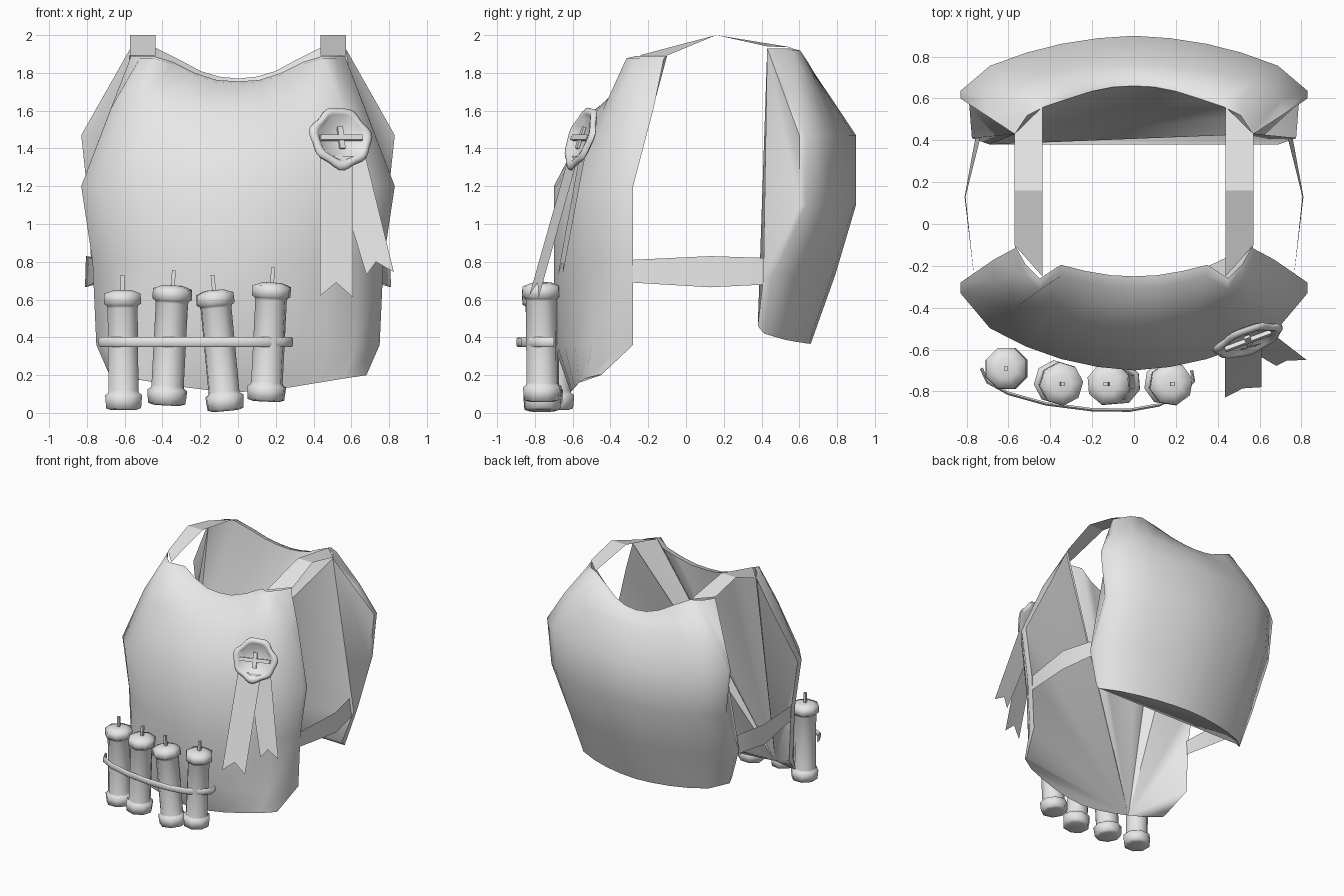
import bpy, bmesh, math
from mathutils import Matrix, Vector

if "Cube" in bpy.data.objects:
    bpy.data.objects.remove(bpy.data.objects["Cube"], do_unlink=True)

grey = bpy.data.materials.new("plain_grey")
grey.use_nodes = True
grey.diffuse_color = (0.8, 0.8, 0.8, 1)
grey.node_tree.nodes["Principled BSDF"].inputs["Base Color"].default_value = (0.8, 0.8, 0.8, 1)


def finish(name, bm, angle=None):
    """Turn a bmesh into a named object, optionally smooth shaded."""
    bmesh.ops.recalc_face_normals(bm, faces=bm.faces)
    me = bpy.data.meshes.new(name)
    bm.to_mesh(me)
    bm.free()
    ob = bpy.data.objects.new(name, me)
    bpy.context.collection.objects.link(ob)
    me.materials.append(grey)
    if angle:
        bpy.ops.object.select_all(action='DESELECT')
        ob.select_set(True)
        bpy.context.view_layer.objects.active = ob
        bpy.ops.object.shade_smooth_by_angle(angle=math.radians(angle))
    return ob


def loft(bm, rings, closed=True):
    """Skin a list of equal-length point rows with quads."""
    rows = [[bm.verts.new(p) for p in ring] for ring in rings]
    n = len(rows[0])
    for a, b in zip(rows, rows[1:]):
        for i in range(n if closed else n - 1):
            j = (i + 1) % n
            bm.faces.new((a[i], a[j], b[j], b[i]))
    return rows


def fan(bm, apex, chain):
    """Triangles from one corner to a chain of points."""
    for a, b in zip(chain, chain[1:]):
        bm.faces.new((apex, a, b))


# Cross-section of a plate: (share of half width, share of depth from rim to middle)
SECTION = [(1, 0), (1, .12), (.83, .52), (.62, .73), (.42, .87), (.21, .96), (0, 1)]


def plate(name, top, lip, rows, pivot, side_panels):
    """Breastplate shell: neckline, rounded lip, lofted rows, and a lining folded to one hem point.
    Each row is half width, rim y, rim z, middle y, middle z, and exponents shaping y and z."""
    halves = [top, [(x, y + lip * (1 if i else .3), z - .012) for i, (x, y, z) in enumerate(top)]]
    for w, rim_y, rim_z, mid_y, mid_z, py, pz in rows:
        halves.append([(w * u, rim_y + f ** py * (mid_y - rim_y), rim_z + f ** pz * (mid_z - rim_z))
                       for u, f in SECTION])
    bm = bmesh.new()
    grid = loft(bm, [h + [(-x, y, z) for x, y, z in h[-2::-1]] for h in halves], closed=False)
    neck, hem = grid[0], grid[-1]
    point = hem[pivot]
    fan(bm, point, neck)
    for column, rest in ((0, hem[:pivot]), (-1, hem[:pivot:-1])):
        rim = [r[column] for r in grid[:-1]]
        if side_panels:
            fan(bm, rim[0], rim[1:])
            rim = [rim[0], rim[-1]]
        fan(bm, point, rim + rest)
    return finish(name, bm, 60)


plate("front_plate",
      [(.57, -.10, 1.89), (.52, -.19, 1.89), (.45, -.26, 1.89), (.35, -.195, 1.86),
       (.23, -.225, 1.80), (.11, -.245, 1.762), (0, -.25, 1.755)], -.055,
      [(.67, -.17, 1.62, -.49, 1.60, .55, 1), (.83, -.28, 1.20, -.70, 1.20, 1, 1),
       (.77, -.28, .80, -.70, .80, 1, 1), (.75, -.28, .36, -.70, .36, 1, 1),
       (.68, -.45, .20, -.61, .11, 1, 2.5)], 9, False)
plate("back_plate",
      [(.57, .43, 1.93), (.51, .52, 1.93), (.43, .56, 1.93), (.31, .60, 1.87),
       (.20, .635, 1.81), (.10, .655, 1.78), (0, .66, 1.77)], .045,
      [(.70, .515, 1.70, .76, 1.68, .55, 1), (.83, .60, 1.47, .90, 1.47, 1, 1),
       (.79, .60, 1.10, .90, 1.10, 1, 1), (.775, .41, .72, .79, .73, 1, 1),
       (.69, .38, .46, .66, .365, 1, .4)], 12, True)

# Shoulder straps and side belts as thin strips
for side, tag in ((1, "left"), (-1, "right")):
    bm = bmesh.new()
    path = [(-.25, 1.892, -.10, 1.892), (.16, 2.0, .16, 2.0), (.56, 1.935, .43, 1.94)]
    loft(bm, [[(side * .438, y0, z0), (side * .572, y1, z1)] for y0, z0, y1, z1 in path],
         closed=False)
    finish(tag + "_shoulder_strap", bm)
    bm = bmesh.new()
    path = [(.76, .76, -.29, .69, .81), (.81, .805, .13, .665, .83), (.755, .73, .43, .68, .82)]
    loft(bm, [[(side * x0, y, lo), (side * x1, y, hi)] for x0, x1, y, lo, hi in path],
         closed=False)
    finish(tag + "_side_belt", bm, 40)


def turned(bm, base, tip, profile, sides=8):
    """Solid of revolution along the line base to tip; profile is (radius, share)."""
    base, tip = Vector(base), Vector(tip)
    rot = (tip - base).to_track_quat('Z', 'Y').to_matrix()
    length = (tip - base).length
    rings = [[base + rot @ Vector((r * math.cos(2 * math.pi * (i + .5) / sides),
                                   r * math.sin(2 * math.pi * (i + .5) / sides), h * length))
              for i in range(sides)] for r, h in profile]
    rows = loft(bm, rings)
    bm.faces.new(rows[0][::-1])
    bm.faces.new(rows[-1])


# Four capped sticks with fuses
STICK = [(.07, 0), (.1, .015), (.106, .125), (.09, .14), (.086, .16), (.086, .85),
         (.09, .87), (.106, .885), (.104, .97), (.05, 1)]
STICKS = [((-.605, -.69, .015), (-.612, -.69, .65), (-.612, .73)),
          ((-.378, -.755, .04), (-.345, -.765, .675), (-.34, .755)),
          ((-.065, -.76, .01), (-.125, -.765, .65), (-.135, .73)),
          ((.148, -.76, .06), (.18, -.765, .69), (.185, .77))]
for k, (lo, hi, fuse) in enumerate(STICKS, 1):
    bm = bmesh.new()
    turned(bm, lo, hi, STICK)
    finish(f"stick_{k}", bm, 70)
    bm = bmesh.new()
    turned(bm, (hi[0], hi[1], hi[2] - .02), (fuse[0], hi[1], fuse[1]), [(.014, 0), (.014, 1)], 4)
    finish(f"stick_fuse_{k}", bm)

# Curved band holding the sticks
bm = bmesh.new()
path = [(-.73, -.69), (-.70, -.755), (-.60, -.81), (-.42, -.86), (-.20, -.888),
        (-.02, -.89), (.12, -.865), (.23, -.81), (.285, -.75), (.275, -.70)]
rings = []
for i, p in enumerate(path):
    a, b = Vector(path[max(i - 1, 0)]), Vector(path[min(i + 1, len(path) - 1)])
    d = (b - a).normalized() * .008
    rings.append([(p[0] - s * d.y, p[1] + s * d.x, .375 + h)
                  for s, h in ((-1, -.018), (0, -.026), (1, -.018), (1, .018), (0, .026), (-1, .018))])
rows = loft(bm, rings)
bm.faces.new(rows[0])
bm.faces.new(rows[-1])
finish("stick_band", bm, 70)

# Wax seal: wavy rim around a dished disc, with two crossed bars
n = Vector((.33, -.88, .33)).normalized()
ex = Vector((0, 0, 1)).cross(n).normalized()
ey = n.cross(ex)
frame = Matrix((ex, ey, n)).transposed().to_4x4()
frame.translation = (.545, -.555, 1.455)


def seal_ring(radius, height, wave):
    pts = []
    for i in range(36):
        a = 2 * math.pi * i / 36
        r = radius * (1 + wave * math.sin(7 * a + .6) + wave * .7 * math.sin(4 * a + 2))
        pts.append(frame @ Vector((r * math.cos(a), r * math.sin(a), height)))
    return pts


bm = bmesh.new()
rows = loft(bm, [seal_ring(*p) for p in ((.14, -.02, .03), (.168, -.006, .045), (.166, .008, .045),
                                         (.148, .02, .04), (.128, .014, .03), (.115, -.008, .01))])
bm.faces.new(rows[0])
bm.faces.new(rows[-1])
finish("wax_seal", bm, 70)
for name, size in (("seal_bar_wide", (.235, .028, .02)), ("seal_bar_tall", (.03, .12, .014))):
    bm = bmesh.new()
    bmesh.ops.create_cube(bm, size=1, matrix=frame @ Matrix.Translation((0, 0, .004))
                          @ Matrix.Diagonal((*size, 1)))
    finish(name, bm)

# Two swallow-tailed ribbons under the seal
RIBBONS = {"inner_ribbon": [(.435, -.62, 1.36), (.435, -.83, .62), (.52, -.786, .69),
                            (.61, -.78, .61), (.61, -.57, 1.36)],
           "outer_ribbon": [(.49, -.56, 1.38), (.61, -.637, .96), (.68, -.678, .73),
                            (.73, -.653, .80), (.825, -.65, .745), (.67, -.53, 1.38)]}
for name, pts in RIBBONS.items():
    bm = bmesh.new()
    v = [bm.verts.new(p) for p in pts]
    notch = len(v) // 2
    fan(bm, v[notch], v[notch + 1:] + v[:notch])
    finish(name, bm, 30)
